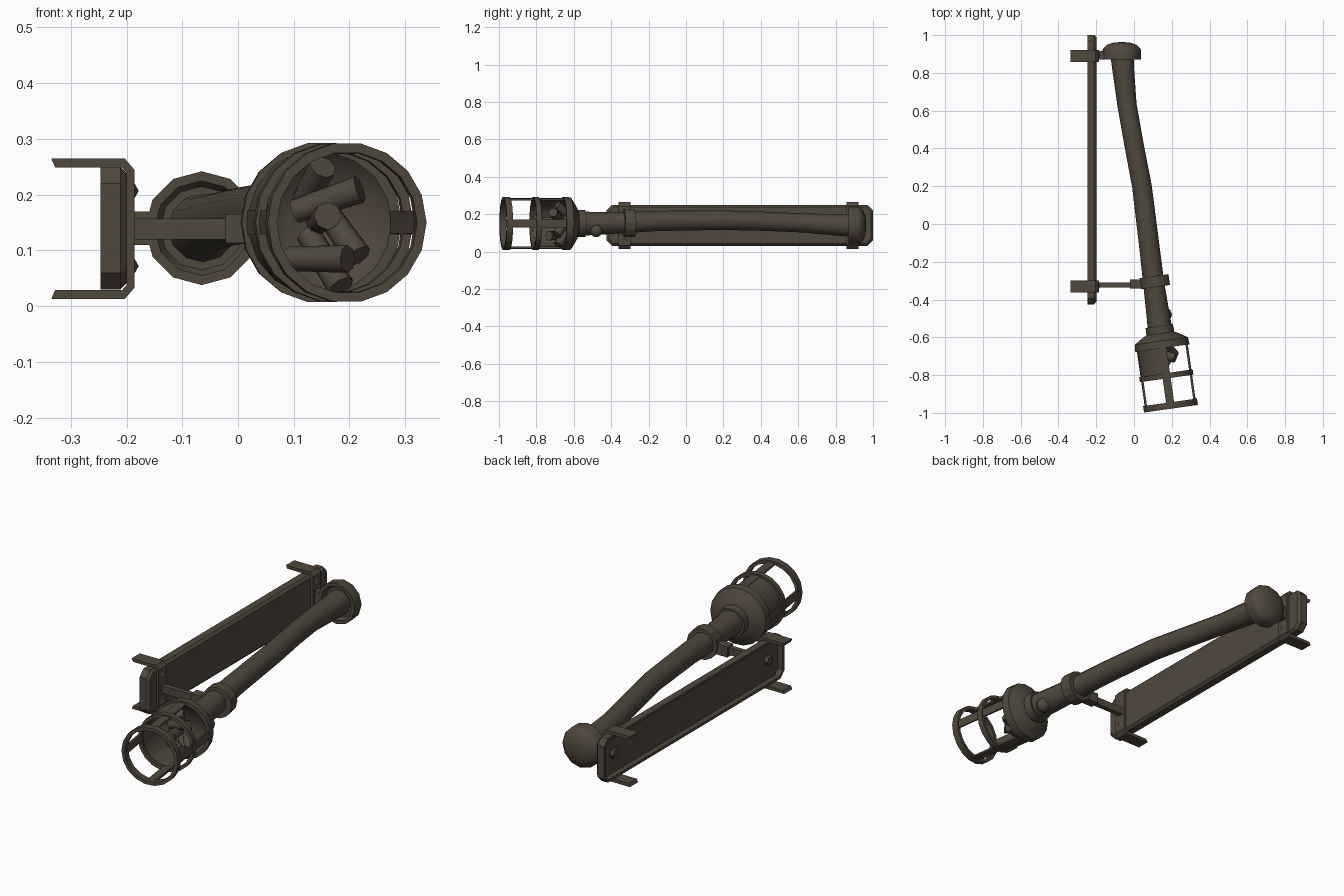
import bpy, bmesh, math
from mathutils import Vector

if "Cube" in bpy.data.objects:
    bpy.data.objects.remove(bpy.data.objects["Cube"])

mat = bpy.data.materials.new("dark bronze")
mat.diffuse_color = (0.080, 0.064, 0.046, 1)
mat.use_nodes = True
mat.node_tree.nodes["Principled BSDF"].inputs["Base Color"].default_value = mat.diffuse_color
UP = Vector((0, 0, 1))


def finish(name, bm, smooth=None):
    bmesh.ops.remove_doubles(bm, verts=bm.verts, dist=1e-5)
    bmesh.ops.recalc_face_normals(bm, faces=bm.faces)
    me = bpy.data.meshes.new(name)
    bm.to_mesh(me)
    bm.free()
    ob = bpy.data.objects.new(name, me)
    bpy.context.collection.objects.link(ob)
    me.materials.append(mat)
    if smooth:
        bpy.ops.object.select_all(action='DESELECT')
        ob.select_set(True)
        bpy.context.view_layer.objects.active = ob
        bpy.ops.object.shade_smooth_by_angle(angle=math.radians(smooth))
    return ob


def lathe(name, prof, o, d, n=16, a0=0, a1=360, loop=True, smooth=None):
    """Turn a (distance, radius) profile about the level axis d through o."""
    d = d.normalized()
    s = Vector((-d.y, d.x, 0))
    full = a1 - a0 == 360
    bm = bmesh.new()
    rows = []
    for i in range(n if full else n + 1):
        a = math.radians(a0 + (a1 - a0) * i / n)
        rad = s * math.cos(a) + UP * math.sin(a)
        rows.append([bm.verts.new(o + d * t + rad * r) for t, r in prof])
    m = len(prof)
    for i in range(n):
        p, q = rows[i], rows[(i + 1) % len(rows)]
        for j in range(m if loop else m - 1):
            k = (j + 1) % m
            bm.faces.new((p[j], p[k], q[k], q[j]))
    if not full:
        bm.faces.new(rows[0])
        bm.faces.new(rows[-1])
    return finish(name, bm, smooth)


def ring(name, t0, t1, r0, r1, o, d, n=18, a0=0, a1=360):
    return lathe(name, [(t0, r0), (t0, r1), (t1, r1), (t1, r0)], o, d, n, a0, a1, smooth=25)


def extrude(name, pts, vec):
    """Extrude a flat outline along vec."""
    bm = bmesh.new()
    f = bm.faces.new([bm.verts.new(p) for p in pts])
    new = bmesh.ops.extrude_face_region(bm, geom=[f], use_keep_orig=True)['geom']
    bmesh.ops.translate(bm, vec=vec, verts=[v for v in new if isinstance(v, bmesh.types.BMVert)])
    return finish(name, bm)


def box(name, x0, x1, y0, y1, z0, z1):
    return extrude(name, [(x0, y0, z0), (x1, y0, z0), (x1, y0, z1), (x0, y0, z1)], (0, y1 - y0, 0))


def rod(name, path, n, smooth=None):
    """Sweep a round section along (point, radius) pairs."""
    d = (path[-1][0] - path[0][0]).normalized()
    u = d.cross(UP if abs(d.z) < .9 else Vector((1, 0, 0))).normalized()
    v = d.cross(u)
    bm = bmesh.new()
    rows = [[bm.verts.new(p + (u * math.cos(math.tau * i / n) + v * math.sin(math.tau * i / n)) * r)
             for i in range(n)] for p, r in path]
    for a, b in zip(rows, rows[1:]):
        for i in range(n):
            k = (i + 1) % n
            bm.faces.new((a[i], a[k], b[k], b[i]))
    bm.faces.new(rows[0])
    bm.faces.new(rows[-1])
    return finish(name, bm, smooth)


# wall plate: tray with clipped corners, bevelled front and hollow back
def plate_loop(bm, x, i):
    y0, y1, z0, z1, c = -.425 + i, 1 - i, .03 + i, .25 - i, .03 - i * .4
    return [bm.verts.new((x, y, z)) for y, z in (
        (y0 + c, z0), (y1 - c, z0), (y1, z0 + c), (y1, z1 - c),
        (y1 - c, z1), (y0 + c, z1), (y0, z1 - c), (y0, z0 + c))]


bm = bmesh.new()
loops = [plate_loop(bm, x, i) for x, i in
         ((-.22, .013), (-.247, .013), (-.247, 0), (-.211, 0), (-.199, .012))]
for a, b in zip(loops, loops[1:]):
    for i in range(8):
        k = (i + 1) % 8
        bm.faces.new((a[i], a[k], b[k], b[i]))
bm.faces.new(loops[0])
bm.faces.new(loops[-1])
finish("wall_plate", bm)

# C-shaped brackets with bolts and rear nuts
half = [(-.335, .265), (-.203, .265), (-.186, .245)]
inner = [(-.2, .24), (-.208, .249), (-.328, .249)]
mirror = lambda pts: [(x, .278 - z) for x, z in reversed(pts)]
cshape = half + mirror(half) + mirror(inner) + inner
for tag, y in (("front", -.33), ("back", .89)):
    extrude(tag + "_bracket", [(x, y - .032, z) for x, z in cshape], (0, .064, 0))
    for k, z in enumerate((.072, .207)):
        lathe(f"{tag}_bolt_{k}", [(0, 0), (0, .02), (.010, 0)],
              Vector((-.188, y, z)), Vector((1, 0, 0)), 6, loop=False)
    lathe(tag + "_nut", [(0, 0), (0, .026), (.016, .022), (.016, 0)],
          Vector((-.219, y, .14)), Vector((-1, 0, 0)), 6, loop=False)

# support arms from the brackets to the torch
box("front_arm", -.19, -.01, -.335, -.31, .12, .157)
box("front_arm_block", -.022, .045, -.342, -.295, .113, .165)
box("back_arm", -.19, -.15, .87, .915, .11, .17)

# slightly crooked wooden shaft and its knot
pts = [(-.065, .91, .14, .062), (-.055, .8, .143, .057), (-.037, .63, .153, .051), (.0, .42, .162, .051),
       (.042, .2, .168, .052), (.085, -.15, .164, .054), (.105, -.32, .155, .056),
       (.13, -.5, .15, .062), (.14, -.58, .15, .066)]
rod("shaft", [(Vector(p[:3]), p[3]) for p in pts], 12, 40)
bm = bmesh.new()
bmesh.ops.create_uvsphere(bm, u_segments=8, v_segments=6, radius=.036)
bmesh.ops.translate(bm, vec=(.166, -.48, .113), verts=bm.verts)
finish("shaft_knot", bm, 50)

# domed butt cap
lathe("butt_cap", [(.02, 0), (.02, .075), (0, .085), (0, .102), (.05, .102), (.06, .098), (.078, .08),
                   (.09, .045), (.094, 0)], Vector((-.065, .87, .14)), Vector((0, 1, 0)), 12,
      loop=False, smooth=35)

# clamp around the shaft
AX = Vector((.14, -.99, 0)).normalized()
ring("shaft_clamp", -.029, .029, .05, .077, Vector((.11, -.305, .152)), AX, 14)

# torch head: collar, flared cup and hollow floor
H = Vector((.138, -.57, .15))
lathe("collar", [(-.03, .06), (-.03, .073), (.02, .075), (.02, .06)], H, AX, 14, smooth=30)
lathe("head_cup", [(.01, 0), (.01, .075), (.022, .098), (.05, .142), (.088, .145), (.088, .126),
                   (.06, .1), (.04, .05), (.035, 0)], H, AX, 18, loop=False, smooth=30)
ring("half_shield", .08, .235, .124, .134, H, AX, 9, 90, 270)
ring("middle_ring", .222, .250, .127, .143, H, AX)
ring("end_ring", .378, .412, .127, .144, H, AX)

# cage struts
for k, a in enumerate((0, 90, 180, 270)):
    ring(f"cage_strut_{k}", .08, .39, .125, .136, H, AX, 2, a - 9, a + 9)

# firewood sticks inside the head: (side, up) offsets at the start and end, and depths
S = Vector((-AX.y, AX.x, 0))
sticks = [((0, 0), .04, (-.005, .012), .20), ((-.03, .03), .04, (-.003, .10), .12),
          ((-.05, .02), .10, (.06, .06), .15), ((-.06, -.065), .09, (.035, -.065), .17),
          ((.005, .03), .06, (.06, -.06), .13), ((-.02, -.02), .05, (.03, -.115), .12)]
for k, (a, ta, b, tb) in enumerate(sticks):
    p, q = (H + AX * t + S * o[0] + UP * o[1] for o, t in ((a, ta), (b, tb)))
    rod(f"stick_{k}", [(p, .022), (q, .025)], 8, 50)
